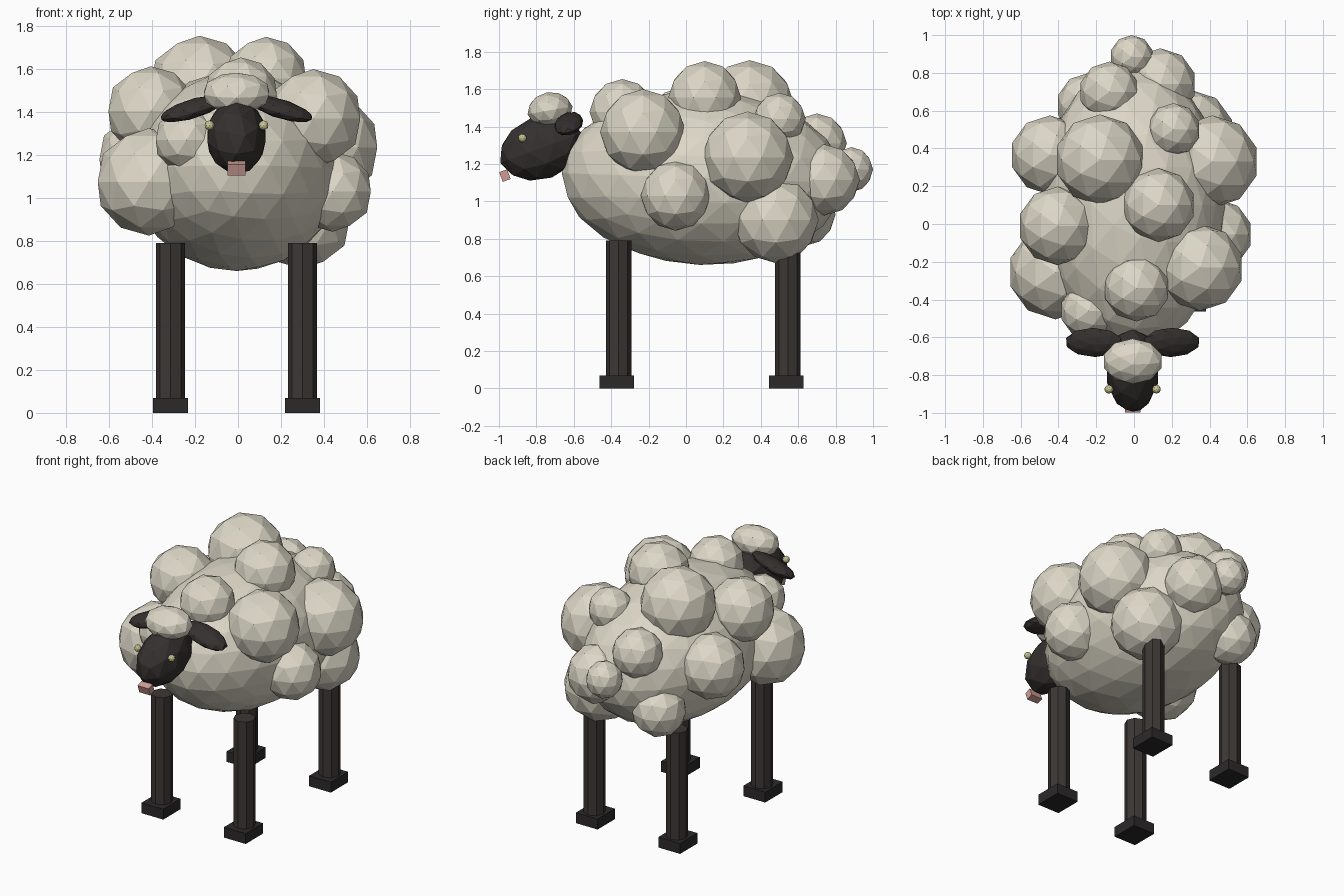
import bpy
from math import radians

if "Cube" in bpy.data.objects:
    bpy.data.objects.remove(bpy.data.objects["Cube"])

CX = -0.007  # body centre line


def material(name, rgb):
    m = bpy.data.materials.new(name)
    m.diffuse_color = (*rgb, 1)
    m.use_nodes = True
    m.node_tree.nodes["Principled BSDF"].inputs["Base Color"].default_value = m.diffuse_color
    return m


WOOL = material("wool", (0.72, 0.68, 0.57))
SKIN = material("dark_skin", (0.035, 0.03, 0.028))
LEG = material("leg_skin", (0.045, 0.038, 0.035))
HOOF = material("hoof_horn", (0.025, 0.022, 0.022))
EYE = material("eye_yellow", (0.6, 0.58, 0.3))
PINK = material("tongue_pink", (0.62, 0.33, 0.3))


def finish(name, size, mat):
    ob = bpy.context.object
    ob.name = name
    ob.scale = size
    ob.data.materials.append(mat)
    return ob


def blob(name, loc, size, mat, rot=(0, 0, 0), sub=2):
    bpy.ops.mesh.primitive_ico_sphere_add(
        subdivisions=sub, radius=1, location=loc, rotation=[radians(a) for a in rot])
    return finish(name, size, mat)


def box(name, loc, size, mat, rot=(0, 0, 0)):
    bpy.ops.mesh.primitive_cube_add(size=1, location=loc, rotation=[radians(a) for a in rot])
    return finish(name, size, mat)


# Fleece core
blob("body", (CX, 0.09, 1.125), (0.49, 0.755, 0.465), WOOL, rot=(-2, 0, 0), sub=3)

# Wool puffs: x, y, z, radius
puffs = [
    (-0.18, 0.34, 1.515, 0.24), (0.13, 0.10, 1.555, 0.195),
    (0.35, -0.23, 1.37, 0.23), (0.415, 0.33, 1.235, 0.245),
    (0.44, -0.055, 1.03, 0.187), (0.30, 0.48, 0.90, 0.23),
    (0.21, 0.50, 1.44, 0.14), (0.013, -0.34, 1.478, 0.176),
    (-0.405, -0.01, 1.405, 0.208), (-0.415, -0.255, 1.075, 0.25),
    (-0.445, 0.365, 1.18, 0.21), (-0.13, 0.70, 1.31, 0.16),
    (0.14, 0.74, 1.115, 0.19), (-0.24, 0.63, 0.93, 0.17),
    (-0.24, -0.46, 1.27, 0.15),
]
for i, (x, y, z, r) in enumerate(puffs, 1):
    blob(f"wool_puff_{i}", (x, y, z), (r, r, r), WOOL)
blob("tail", (-0.012, 0.885, 1.17), (0.115, 0.115, 0.12), WOOL)

# Head, wool cap and tongue
blob("head", (CX, -0.775, 1.285), (0.142, 0.232, 0.168), SKIN, rot=(20, 0, 0))
blob("wool_cap", (CX, -0.727, 1.487), (0.16, 0.122, 0.097), WOOL, rot=(10, 0, 0))
box("tongue", (CX, -0.968, 1.138), (0.083, 0.045, 0.055), PINK, rot=(20, 0, 0))

# Mirrored parts: ears, eyes, legs and hooves
for s, side in ((-1, "left"), (1, "right")):
    blob(f"{side}_ear", (CX + s * 0.205, -0.627, 1.415), (0.16, 0.08, 0.042), SKIN,
         rot=(15, s * 17, 0))
    blob(f"{side}_eye", (CX + s * 0.126, -0.875, 1.338), (0.023,) * 3, EYE)
    for y, end in ((-0.36, "front"), (0.545, "rear")):
        x = CX + s * 0.307
        bpy.ops.mesh.primitive_cylinder_add(vertices=8, radius=0.068, depth=0.75,
                                            location=(x, y, 0.415))
        finish(f"{end}_{side}_leg", (1, 1, 1), LEG)
        box(f"{end}_{side}_hoof", (x, y - 0.01, 0.035), (0.162, 0.184, 0.07), HOOF)
